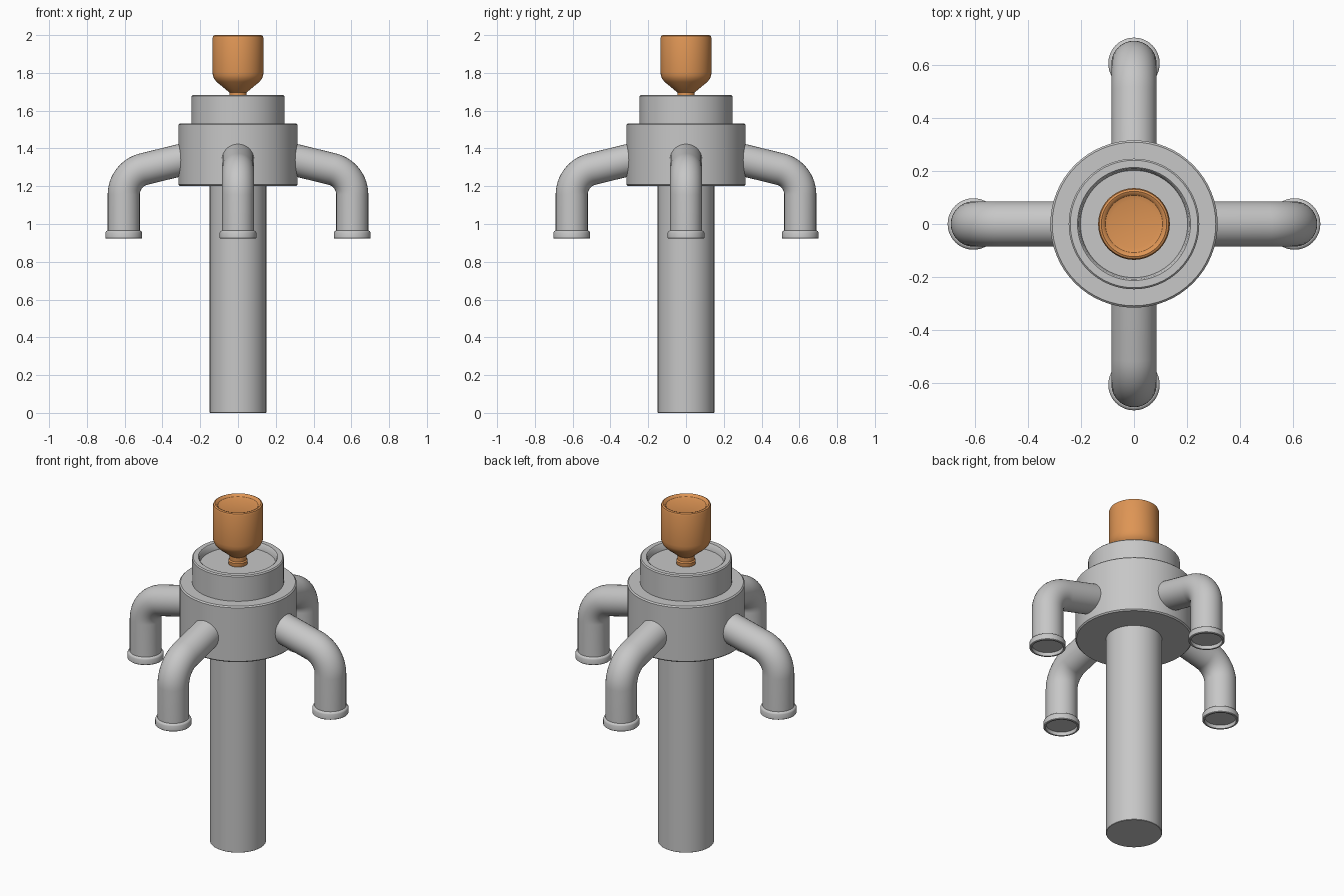
import bpy, bmesh
from math import sin, cos, pi, radians
from mathutils import Matrix, Vector

cube = bpy.data.objects.get("Cube")
if cube:
    bpy.data.objects.remove(cube, do_unlink=True)


def make_material(name, colour):
    mat = bpy.data.materials.new(name)
    mat.use_nodes = True
    mat.diffuse_color = colour
    mat.node_tree.nodes["Principled BSDF"].inputs["Base Color"].default_value = colour
    return mat


grey = make_material("grey metal", (0.57, 0.57, 0.57, 1))
orange = make_material("copper orange", (0.73, 0.30, 0.09, 1))


def finish(name, bm, mat, turn=0):
    """Turn about the z axis, clean up and add the part to the scene."""
    bmesh.ops.remove_doubles(bm, verts=bm.verts, dist=1e-5)
    bmesh.ops.recalc_face_normals(bm, faces=bm.faces)
    bm.transform(Matrix.Rotation(turn, 4, 'Z'))
    mesh = bpy.data.meshes.new(name)
    bm.to_mesh(mesh)
    bm.free()
    mesh.materials.append(mat)
    obj = bpy.data.objects.new(name, mesh)
    bpy.context.collection.objects.link(obj)
    bpy.ops.object.select_all(action='DESELECT')
    obj.select_set(True)
    bpy.context.view_layer.objects.active = obj
    bpy.ops.object.shade_smooth_by_angle(angle=radians(35))


def lathe(name, profile, mat, x=0, turn=0, steps=64):
    """Spin a (radius, height) profile about a vertical axis at x."""
    bm = bmesh.new()
    verts = [bm.verts.new((r, 0, z)) for r, z in profile]
    edges = [bm.edges.new(pair) for pair in zip(verts, verts[1:])]
    bmesh.ops.spin(bm, geom=verts + edges, cent=(0, 0, 0), axis=(0, 0, 1),
                   angle=2 * pi, steps=steps)
    bm.transform(Matrix.Translation((x, 0, 0)))
    finish(name, bm, mat, turn)


def drum(r, low, high, b=0.007):
    """Profile of a cylinder with small bevelled rims."""
    return [(0, low), (r - b, low), (r, low + b),
            (r, high - b), (r - b, high), (0, high)]


def pipe(name, path, radius, mat, turn, sides=32):
    """Sweep a circle along (x, z) points, capped at both ends."""
    bm = bmesh.new()
    pts = [Vector((x, 0, z)) for x, z in path]
    side = Vector((0, 1, 0))
    rings = []
    for i, p in enumerate(pts):
        tangent = (pts[min(i + 1, len(pts) - 1)] - pts[max(i - 1, 0)]).normalized()
        up = tangent.cross(side)
        rings.append([bm.verts.new(p + radius * (side * cos(a) + up * sin(a)))
                      for a in (2 * pi * k / sides for k in range(sides))])
    for a, b in zip(rings, rings[1:]):
        for k in range(sides):
            j = (k + 1) % sides
            bm.faces.new((a[k], a[j], b[j], b[k]))
    bm.faces.new(rings[0])
    bm.faces.new(rings[-1])
    finish(name, bm, mat, turn)


# Column and main drum
lathe("column", drum(0.15, 0, 1.22, 0.002), grey)
lathe("main_drum", drum(0.315, 1.202, 1.533), grey)

# Collar with a shallow recess in its top
lathe("collar", [(0, 1.52), (0.246, 1.52), (0.246, 1.677), (0.24, 1.683),
                 (0.213, 1.683), (0.208, 1.678), (0.202, 1.645), (0, 1.645)], grey)

# Nozzle: ringed neck, flared cup and dished top
lathe("nozzle", [(0, 1.64), (0.05, 1.64), (0.052, 1.645), (0.052, 1.665), (0.046, 1.672),
                 (0.046, 1.697), (0.056, 1.705), (0.113, 1.752), (0.126, 1.768),
                 (0.133, 1.785), (0.135, 1.805), (0.135, 1.985), (0.131, 1.996),
                 (0.123, 2.0), (0.115, 1.997), (0.108, 1.988), (0.09, 1.983),
                 (0, 1.983)], orange)

# Four bent outlet pipes, each with an open flange at the end
tilt, bend, out = radians(13.7), 0.14, 0.605
cx, cz = out - bend, 1.155
arc = [(cx + bend * cos(a), cz + bend * sin(a))
       for a in ((pi / 2 - tilt) * (1 - k / 14) for k in range(15))]
start = (0.15, arc[0][1] + (arc[0][0] - 0.15) * sin(tilt) / cos(tilt))
path = [start] + arc + [(out, 0.955)]
flange = [(0, 0.943), (0.083, 0.943), (0.085, 0.923), (0.094, 0.923), (0.097, 0.926),
          (0.097, 0.955), (0.094, 0.961), (0.085, 0.966), (0, 0.966)]
for i, label in enumerate(("left", "back", "right", "front")):
    pipe(label + "_pipe", path, 0.085, grey, i * pi / 2)
    lathe(label + "_pipe_flange", flange, grey, out, i * pi / 2, 40)
